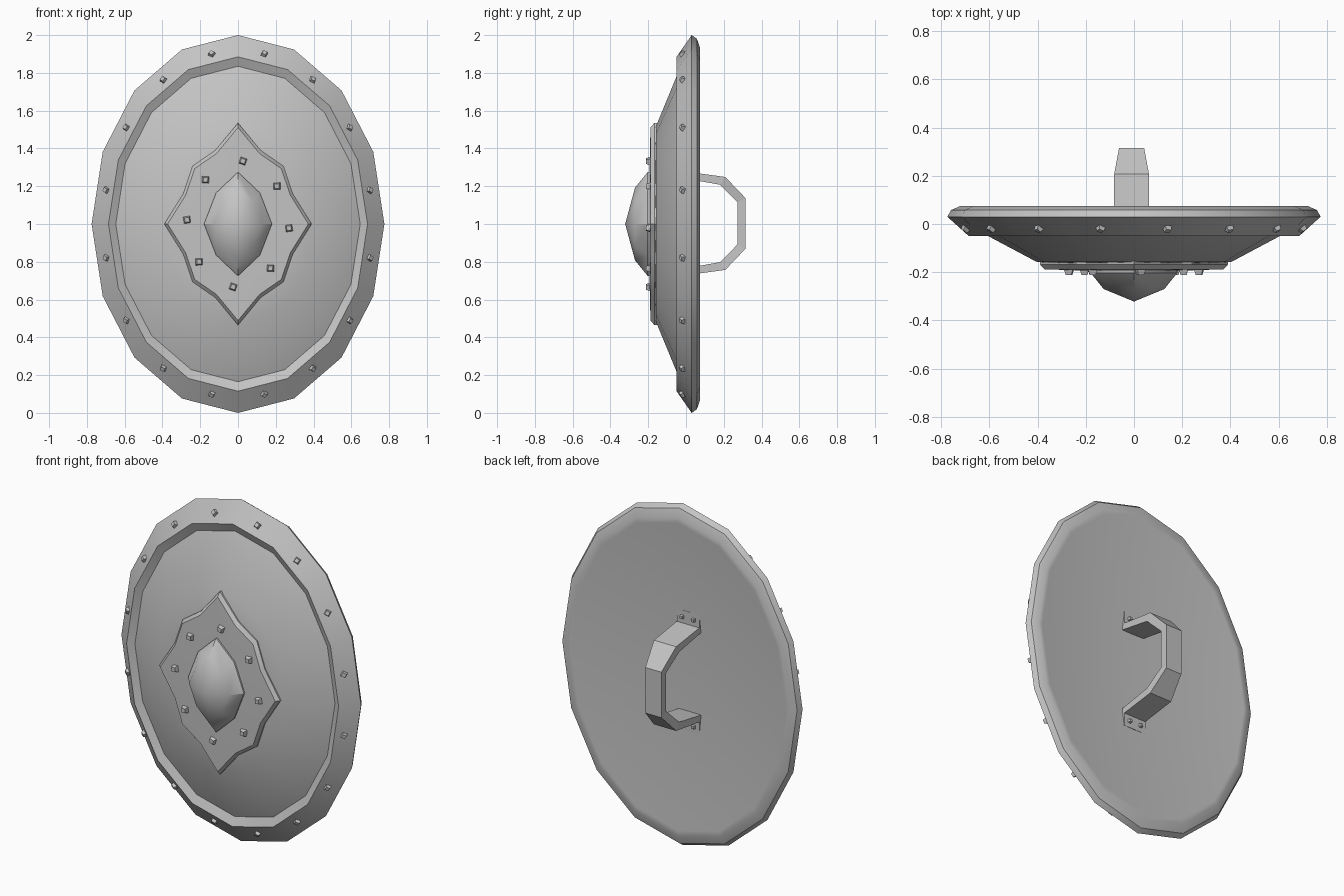
import bpy
import bmesh
import math
from mathutils import Vector, Matrix

cube = bpy.data.objects.get("Cube")
if cube:
    bpy.data.objects.remove(cube, do_unlink=True)

GREY = (0.55, 0.55, 0.55, 1.0)
metal = bpy.data.materials.new("grey_metal")
metal.use_nodes = True
metal.diffuse_color = GREY
metal.node_tree.nodes["Principled BSDF"].inputs["Base Color"].default_value = GREY

MID = 1.0       # height of the shield centre
WIDTH = 0.775   # half width of the shield; half height is 1


def finish(bm, name, smooth=True):
    bmesh.ops.recalc_face_normals(bm, faces=bm.faces)
    mesh = bpy.data.meshes.new(name)
    bm.to_mesh(mesh)
    bm.free()
    mesh.materials.append(metal)
    obj = bpy.data.objects.new(name, mesh)
    bpy.context.collection.objects.link(obj)
    if smooth:
        bpy.ops.object.select_all(action='DESELECT')
        obj.select_set(True)
        bpy.context.view_layer.objects.active = obj
        bpy.ops.object.shade_smooth_by_angle(angle=math.radians(30))
    return obj


def loft(name, outline, profile):
    """Scale an (x, z) outline through (scale, y) steps; scale 0 is a pole."""
    bm = bmesh.new()
    rings = []
    for scale, y in profile:
        pts = outline if scale else [(0, 0)]
        rings.append([bm.verts.new((x * scale, y, MID + z * scale)) for x, z in pts])
    n = len(outline)
    for a, b in zip(rings, rings[1:]):
        for i in range(n):
            j = (i + 1) % n
            corners = [a[i % len(a)], a[j % len(a)], b[j % len(b)], b[i % len(b)]]
            bm.faces.new(list(dict.fromkeys(corners)))
    if len(rings[0]) > 1:
        bm.faces.new(rings[0])
    return finish(bm, name)


def four_way(quarter):
    """Mirror a quarter outline, running from top to side, all the way round."""
    half = quarter + [(x, -z) for x, z in reversed(quarter[:-1])]
    return half + [(-x, z) for x, z in reversed(half[1:-1])]


def rivets(name, spots, radius):
    """Small square studs, each given by position, normal and roll."""
    bm = bmesh.new()
    for pos, normal, roll in spots:
        turn = Vector(normal).to_track_quat('Z', 'Y').to_matrix().to_4x4()
        bmesh.ops.create_cone(bm, cap_ends=True, segments=4, radius1=radius,
                              radius2=radius * 0.6, depth=0.028,
                              matrix=Matrix.Translation(pos) @ turn @ Matrix.Rotation(roll, 4, 'Z'))
    return finish(bm, name, smooth=False)


# Shield body: shallow front cone, raised rim, dished back
SIDES = 16
oval = [(WIDTH * math.sin(math.tau * i / SIDES), math.cos(math.tau * i / SIDES))
        for i in range(SIDES)]
loft("shield_body", oval, [
    (0, -0.165), (0.3, -0.165), (0.52, -0.158), (0.835, -0.028), (0.885, -0.05),
    (1, 0.03), (0.98, 0.058), (0.93, 0.075), (0.9, 0.075), (0, -0.06)])

# Star-shaped plate in the middle of the front
star = four_way([(0, 0.535), (0.12, 0.39), (0.24, 0.307), (0.29, 0.16), (0.39, 0)])
loft("centre_plate", star, [(1, -0.14), (1, -0.168), (0.955, -0.188), (0, -0.2)])

# Pointed boss
almond = four_way([(0, 0.275), (0.116, 0.165), (0.18, 0)])
loft("boss", almond, [(1, -0.17), (1, -0.203), (0.7, -0.27), (0, -0.322)])

# Rim rivets, one on each rim facet
spots = []
for i in range(SIDES):
    a = math.tau * (i + 0.5) / SIDES
    out = Vector((math.sin(a) / WIDTH, 0, math.cos(a))).normalized()
    pos = Vector((0.918 * WIDTH * math.sin(a), -0.018, MID + 0.918 * math.cos(a)))
    spots.append((pos, out * 0.57 + Vector((0, -0.82, 0)), 0.3))
rivets("rim_rivets", spots, 0.025)

# Plate rivets, matched by a half turn
spots = []
for x, z in [(0.026, 0.333), (0.206, 0.2), (0.27, -0.022), (0.172, -0.234)]:
    for s in (1, -1):
        spots.append(((s * x, -0.198, MID + s * z), (0, -1, 0), 0.4 + x * 2))
rivets("plate_rivets", spots, 0.028)

# Handle: flat strap bent into a grip with a foot at each end
# each step: outer (y, z), inner (y, z), half width
strap = [((-0.005, 0.35), (-0.045, 0.35), 0.073),
         ((-0.005, 0.275), (-0.045, 0.245), 0.073),
         ((0.208, 0.246), (0.18, 0.205), 0.072),
         ((0.316, 0.133), (0.272, 0.112), 0.052)]
strap += [((o[0], -o[1]), (i[0], -i[1]), w) for o, i, w in reversed(strap)]
bm = bmesh.new()
loops = []
for o, i, w in strap:
    loops.append([bm.verts.new((s * w - 0.01, y, MID + 0.003 + z))
                  for s, (y, z) in ((1, o), (-1, o), (-1, i), (1, i))])
for a, b in zip(loops, loops[1:]):
    for k in range(4):
        bm.faces.new((a[k], a[k - 1], b[k - 1], b[k]))
bm.faces.new(loops[0])
bm.faces.new(loops[-1])
finish(bm, "handle", smooth=False)

# Two rivets on each handle foot
rivets("handle_rivets", [((x - 0.01, -0.004, MID + z), (0, 1, 0), 0.8)
                         for x in (-0.037, 0.037) for z in (-0.31, 0.315)], 0.017)
